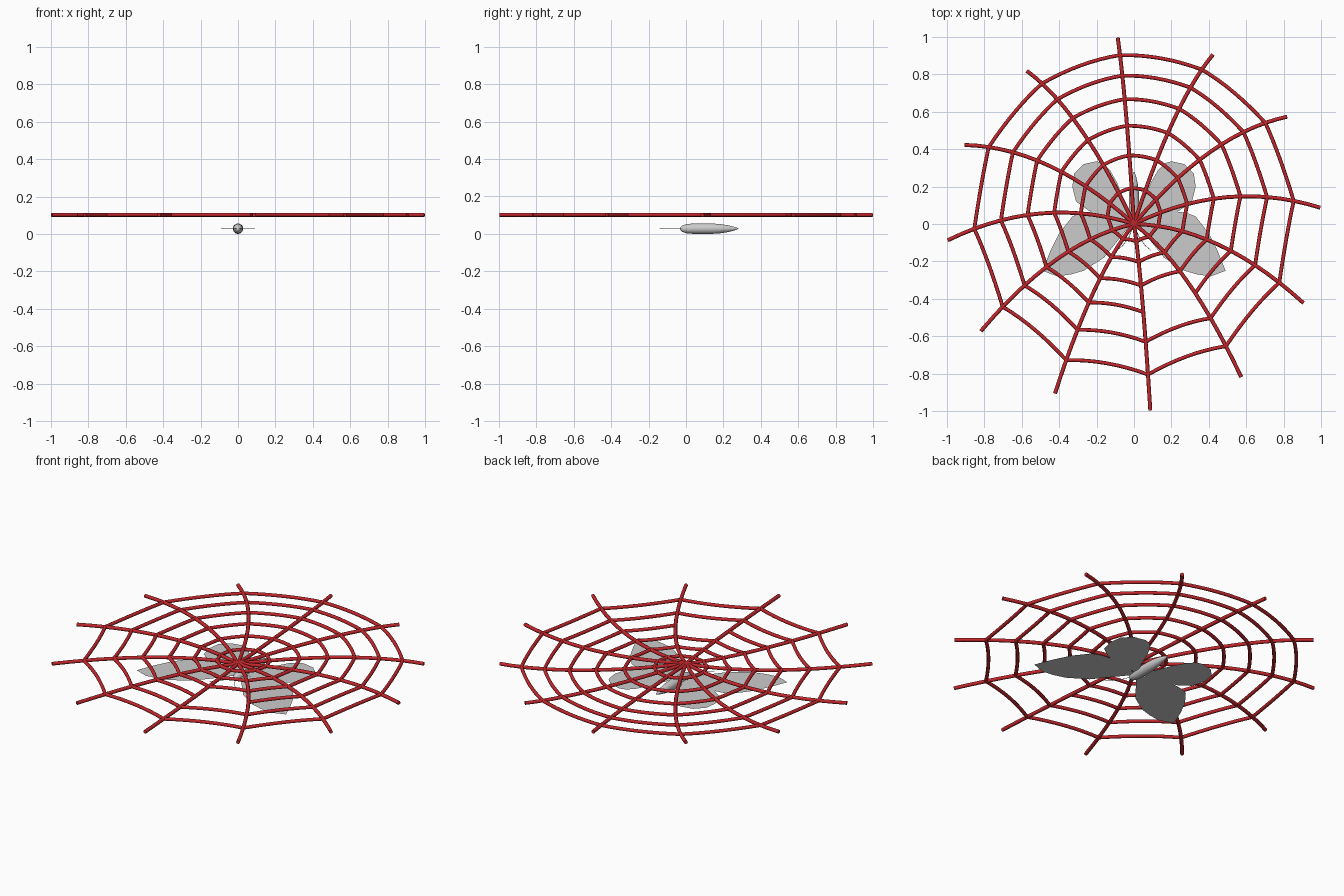
import bpy, bmesh, math
from mathutils import Vector

if "Cube" in bpy.data.objects:
    bpy.data.objects.remove(bpy.data.objects["Cube"])

WEB_Z, BODY_Z = 0.102, 0.028
SPOKES, RINGS = 12, 6

red = bpy.data.materials.new("dark_red")
red.diffuse_color = (0.55, 0.02, 0.025, 1)
red.use_nodes = True
red.node_tree.nodes["Principled BSDF"].inputs["Base Color"].default_value = red.diffuse_color


def add_object(name, data, mat=None):
    ob = bpy.data.objects.new(name, data)
    bpy.context.collection.objects.link(ob)
    if mat:
        data.materials.append(mat)
    return ob


def tubes(name, paths, radius, mat=None):
    """Round strands along each path, turned into one mesh."""
    cu = bpy.data.curves.new(name, 'CURVE')
    cu.dimensions = '3D'
    cu.bevel_depth = radius
    cu.bevel_resolution = 2
    cu.use_fill_caps = True
    for path in paths:
        sp = cu.splines.new('POLY')
        sp.points.add(len(path) - 1)
        for p, co in zip(sp.points, path):
            p.co = (*co, 1)
        sp.use_smooth = True
    ob = add_object(name, cu, mat)
    bpy.ops.object.select_all(action='DESELECT')
    ob.select_set(True)
    bpy.context.view_layer.objects.active = ob
    bpy.ops.object.convert(target='MESH')
    bpy.ops.object.shade_smooth_by_angle(angle=math.radians(50))
    return ob


# web: every strand bows towards +y
def spoke_point(k, t):
    a = math.radians(5 + 360 / SPOKES * k)
    return Vector((t * math.cos(a), t * math.sin(a) + 0.4 * t * (1 - t), WEB_Z))


def ring_strand(k, t, n=8):
    a, b = spoke_point(k, t), spoke_point(k + 1, t)
    bow = Vector((0, 0.025 * t, 0))
    return [a.lerp(b, i / n) + bow * 4 * (i / n) * (1 - i / n) for i in range(n + 1)]


tubes("web_spokes", [[spoke_point(k, i / 14) for i in range(15)] for k in range(SPOKES)], 0.0105, red)
# one strand of the fourth ring is broken away
tubes("web_rings", [ring_strand(k, r / 7) for r in range(1, RINGS + 1) for k in range(SPOKES)
                    if (r, k) != (4, 9)], 0.01, red)

# body: lathed profile (y, radius) with blunt head and tapering tail
profile = [(-0.032, 0), (-0.029, 0.009), (-0.02, 0.017), (0.0, 0.024), (0.03, 0.027), (0.08, 0.028),
           (0.13, 0.028), (0.18, 0.025), (0.22, 0.019), (0.255, 0.011), (0.273, 0.005), (0.28, 0)]
bm = bmesh.new()
verts = [bm.verts.new((r, y, 0)) for y, r in profile]
edges = [bm.edges.new(e) for e in zip(verts, verts[1:])]
bmesh.ops.spin(bm, geom=verts + edges, cent=(0, 0, 0), axis=(0, 1, 0),
               angle=math.tau, steps=20, use_duplicate=False)
bmesh.ops.remove_doubles(bm, verts=bm.verts, dist=0.0005)
bmesh.ops.recalc_face_normals(bm, faces=bm.faces)
for f in bm.faces:
    f.smooth = True
me = bpy.data.meshes.new("body")
bm.to_mesh(me)
bm.free()
add_object("body", me).location.z = BODY_Z

# wings: flat outlines, mirrored
fore = [(0.0, 0.02), (0.1, 0.05), (0.2, 0.07), (0.28, 0.06), (0.33, 0.04), (0.4, -0.05), (0.45, -0.15),
        (0.49, -0.25), (0.41, -0.28), (0.34, -0.27), (0.27, -0.25), (0.16, -0.18), (0.08, -0.08)]
hind = [(0.0, 0.03), (0.05, 0.12), (0.09, 0.22), (0.13, 0.29), (0.165, 0.325), (0.2, 0.335), (0.27, 0.32),
        (0.32, 0.27), (0.33, 0.2), (0.31, 0.12), (0.24, 0.07), (0.1, 0.04)]
for name, outline, dz in (("forewing", fore, 0.0), ("hindwing", hind, 0.001)):
    for side, s in (("right", 1), ("left", -1)):
        bm = bmesh.new()
        f = bm.faces.new([bm.verts.new((s * x, y, BODY_Z + dz)) for x, y in outline])
        f.normal_update()
        if f.normal.z < 0:
            f.normal_flip()
        bmesh.ops.triangulate(bm, faces=bm.faces)
        me = bpy.data.meshes.new(f"{name}_{side}")
        bm.to_mesh(me)
        bm.free()
        add_object(f"{name}_{side}", me)

# antennae
tubes("antennae", [[(s * x, y, BODY_Z) for x, y in ((0.006, -0.02), (0.03, -0.075), (0.06, -0.115), (0.09, -0.14))]
                   for s in (1, -1)], 0.0015)
